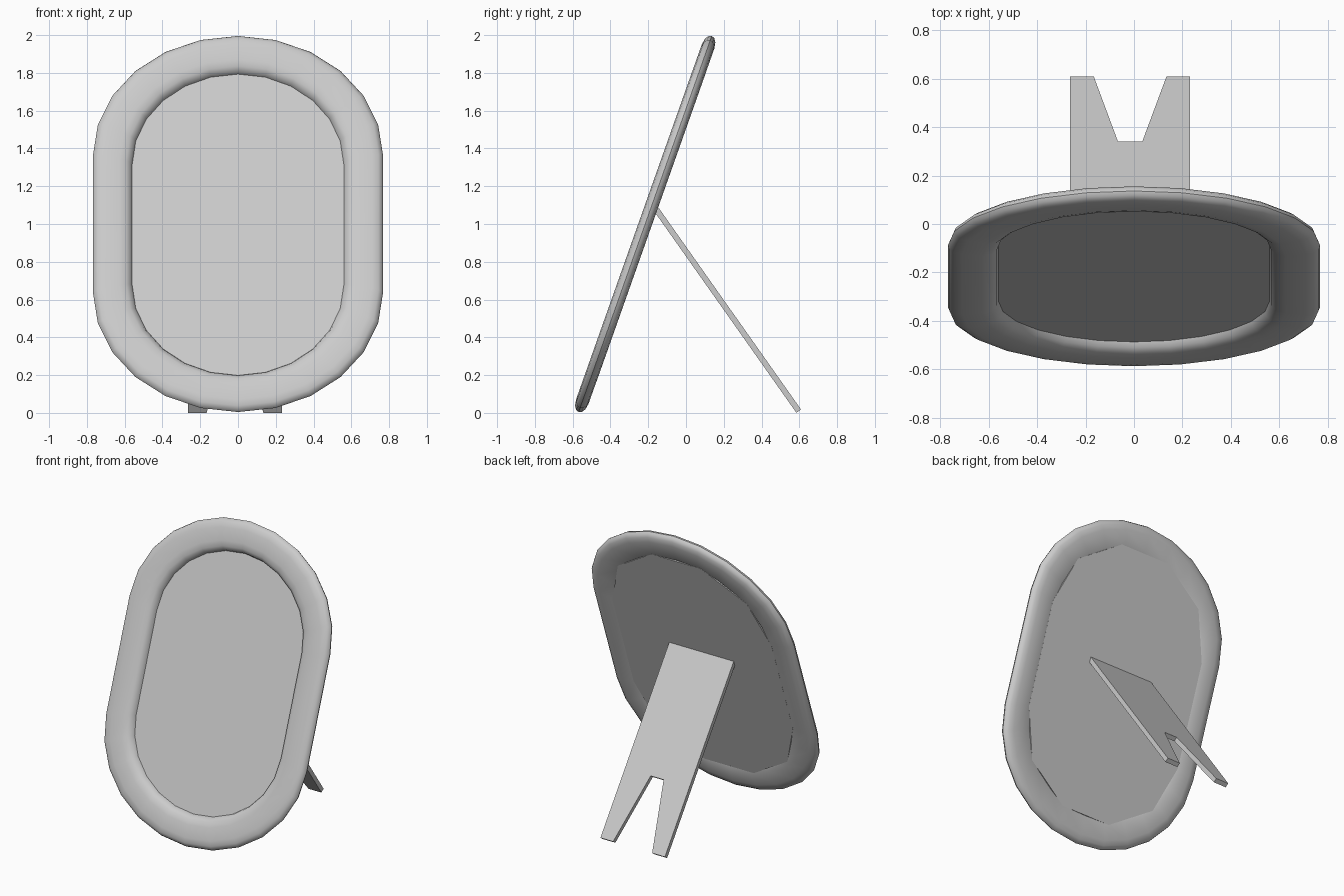
import bpy, bmesh
from math import sin, cos, pi, radians
from mathutils import Vector, Matrix

if "Cube" in bpy.data.objects:
    bpy.data.objects.remove(bpy.data.objects["Cube"])

TILT = radians(19.5)
CENTRE = Vector((0, -0.216, 1.0))
# Local frame axes: x across, y up the slope, z out of the front
LEAN = Matrix.Translation(CENTRE) @ Matrix((
    (1, 0, 0, 0),
    (0, sin(TILT), -cos(TILT), 0),
    (0, cos(TILT), sin(TILT), 0),
    (0, 0, 0, 1)))


def outline(s, steps):
    """Long oval: two half ellipses with straight sides; s=0 inner rim, s=1 outer rim."""
    a = 0.56 + 0.208 * s
    straight = 0.34 + 0.045 * s
    b = 0.846 + 0.21 * s - straight
    pts = []
    for sign in (1, -1):
        for i in range(steps + 1):
            t = pi * i / steps
            pts.append((sign * a * cos(t), sign * (straight + b * sin(t))))
    return pts


def make_object(name, bm, smooth=False):
    bmesh.ops.recalc_face_normals(bm, faces=bm.faces[:])
    mesh = bpy.data.meshes.new(name)
    bm.to_mesh(mesh)
    bm.free()
    obj = bpy.data.objects.new(name, mesh)
    bpy.context.collection.objects.link(obj)
    if smooth:
        bpy.ops.object.select_all(action='DESELECT')
        obj.select_set(True)
        bpy.context.view_layer.objects.active = obj
        bpy.ops.object.shade_smooth_by_angle(angle=radians(40))
    return obj


def bridge(bm, r0, r1):
    n = len(r0)
    for i in range(n):
        j = (i + 1) % n
        bm.faces.new((r0[i], r0[j], r1[j], r1[i]))


def prism(name, pts, low, high, matrix):
    bm = bmesh.new()
    rings = [[bm.verts.new(matrix @ Vector((x, y, z))) for x, y in pts] for z in (low, high)]
    bridge(bm, *rings)
    for r in rings:
        bm.faces.new(r)
    return make_object(name, bm)


# Rounded oval frame: cross-section (s across the rim, depth)
section = [(0, -.012), (.04, .010), (.15, .027), (.32, .035), (.72, .035),
           (.88, .029), (.97, .016), (1, 0), (.97, -.016), (.88, -.029),
           (.72, -.035), (.20, -.035)]
bm = bmesh.new()
rings = [[bm.verts.new(LEAN @ Vector((x, y, w))) for x, y in outline(s, 12)]
         for s, w in section]
for i, ring in enumerate(rings):
    bridge(bm, ring, rings[(i + 1) % len(rings)])
make_object("frame", bm, smooth=True)

# Recessed panel, its coarse edge hidden inside the frame
prism("panel", outline(.25, 5), -.0355, -.012, LEAN)

# Notched stand leg behind: x across, y down the leg, z out of its upper face
top, foot = Vector((0, -0.148, 1.09)), Vector((0, 0.609, 0.018))
down = (foot - top).normalized()
up = Vector((1, 0, 0)).cross(down)
if up.z < 0:
    up = -up
leg = Matrix.Translation(top) @ Matrix((
    (1, 0, 0, 0),
    (0, down.y, up.y, 0),
    (0, down.z, up.z, 0),
    (0, 0, 0, 1)))
length = (foot - top).length
notch = (0.34 - top.y) / down.y
mid = -0.016
half = [(.248, 0), (.248, length), (.150, length), (.050, notch)]
pts = [(mid + x, y) for x, y in half] + [(mid - x, y) for x, y in reversed(half)]
prism("stand_leg", pts, -0.03, 0, leg)
